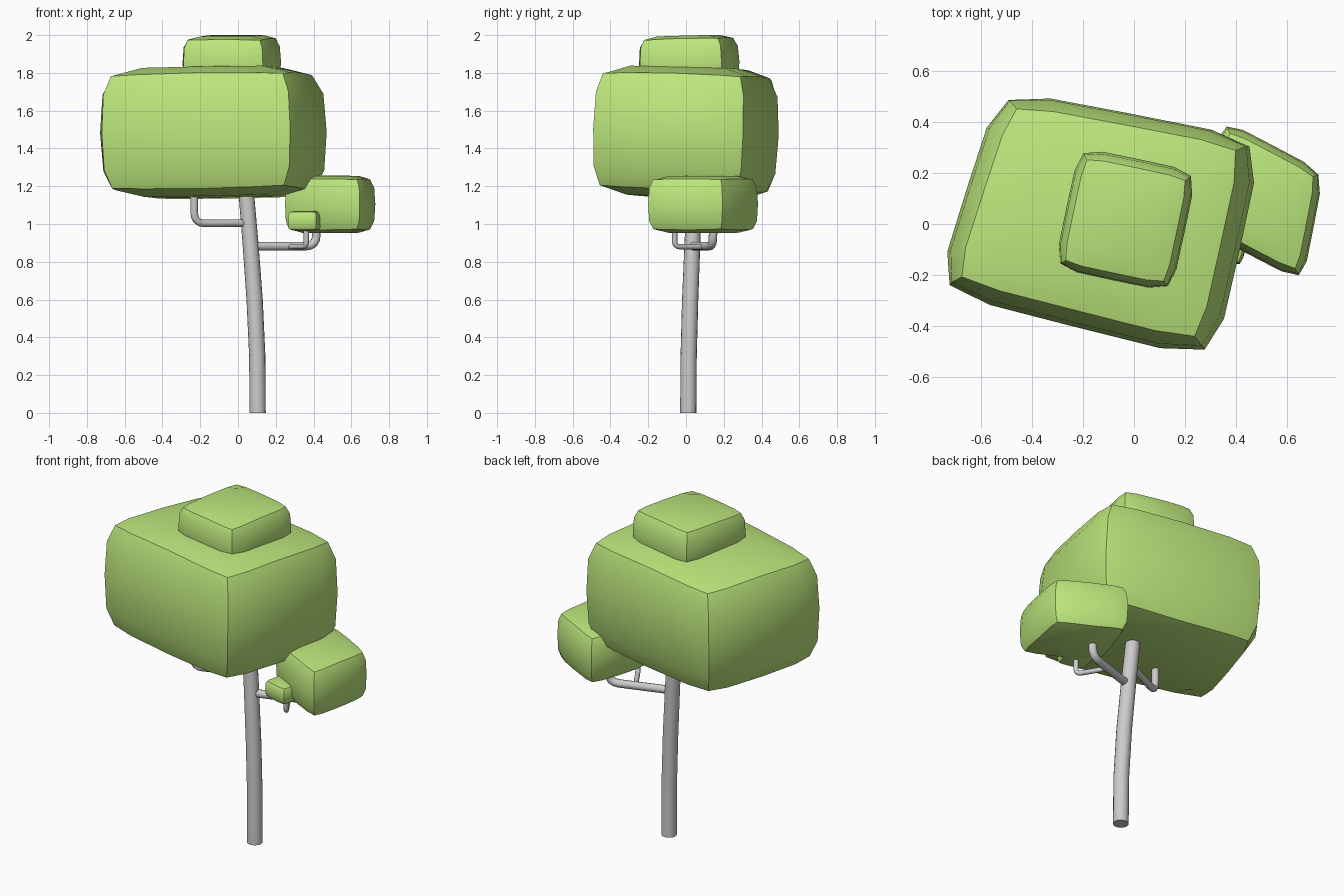
import bpy, bmesh, math
from mathutils import Vector

if "Cube" in bpy.data.objects:
    bpy.data.objects.remove(bpy.data.objects["Cube"])

leaf = bpy.data.materials.new("leaf_green")
leaf.diffuse_color = (0.5, 0.79, 0.2, 1)
leaf.use_nodes = True
leaf.node_tree.nodes["Principled BSDF"].inputs["Base Color"].default_value = leaf.diffuse_color


def finish(ob, angle):
    bpy.ops.object.select_all(action='DESELECT')
    ob.select_set(True)
    bpy.context.view_layer.objects.active = ob
    if ob.type == 'CURVE':
        bpy.ops.object.convert(target='MESH')
    bpy.ops.object.shade_smooth_by_angle(angle=math.radians(angle))


def foliage(name, centre, half, rot, shear=0.0, nudge={}):
    """Barrel-sided box: a 4x4 gridded cube, narrower at top and bottom, corners cut.
    nudge moves plan corners (sign x, sign y) by (dx, dy) for an uneven outline."""
    bm = bmesh.new()
    bmesh.ops.create_cube(bm, size=2)
    bmesh.ops.subdivide_edges(bm, edges=bm.edges[:], cuts=3, use_grid_fill=True)
    for v in bm.verts:
        x, y, z = [math.copysign(0.67, c) if 0.3 < abs(c) < 0.7 else c for c in v.co]

        def side(o):
            return 1 - 0.09 * o ** 8 - 0.13 * z ** 4 + 0.05 * o ** 8 * z ** 4

        p = Vector((x * half[0] * side(y), y * half[1] * side(x),
                    z * half[2] * (1 - 0.11 * max(abs(x), abs(y)) ** 8 - 0.03 * (x * y) ** 2)))
        for (sx, sy), (dx, dy) in nudge.items():
            w = (1 + sx * x) * (1 + sy * y) / 4
            p.x += w * dx
            p.y += w * dy
        p.y += shear * p.x
        v.co = p
    me = bpy.data.meshes.new(name)
    bm.to_mesh(me)
    bm.free()
    me.materials.append(leaf)
    ob = bpy.data.objects.new(name, me)
    ob.location = centre
    ob.rotation_euler = [math.radians(a) for a in rot]
    bpy.context.collection.objects.link(ob)
    finish(ob, 35)


def pipe(name, pts, radii, bend=0.0, res=4):
    """Round tube along a path, with rounded bends at the inner points."""
    pts = [Vector(p) for p in pts]
    path = [(pts[0], radii[0])]
    for i in range(1, len(pts) - 1):
        a, b, c = pts[i - 1:i + 2]
        if bend:
            s = b + (a - b).normalized() * bend
            e = b + (c - b).normalized() * bend
            for k in range(5):
                t = k / 4
                path.append((s * (1 - t) ** 2 + b * 2 * t * (1 - t) + e * t * t, radii[i]))
        else:
            path.append((b, radii[i]))
    path.append((pts[-1], radii[-1]))
    cu = bpy.data.curves.new(name, 'CURVE')
    cu.dimensions = '3D'
    cu.bevel_depth = 1.0
    cu.bevel_resolution = res
    cu.use_fill_caps = True
    sp = cu.splines.new('POLY')
    sp.points.add(len(path) - 1)
    for pt, (co, r) in zip(sp.points, path):
        pt.co = (*co, 1)
        pt.radius = r
    ob = bpy.data.objects.new(name, cu)
    bpy.context.collection.objects.link(ob)
    finish(ob, 40)


# Trunk, gently leaning
pipe("trunk", [(.104, .012, 0), (.102, .014, .3), (.088, .022, .6), (.066, .034, .9),
               (.045, .044, 1.15), (.038, .046, 1.22)],
     [.043, .043, .043, .042, .041, .041], res=6)

# Branches
pipe("left_branch", [(.035, .03, 1.005), (-.232, -.095, 1.003), (-.232, -.095, 1.2)],
     [.02] * 3, bend=.06)
pipe("right_branch", [(.07, .03, .883), (.415, .143, .883), (.415, .143, 1.03)],
     [.023] * 3, bend=.06)
pipe("right_twig", [(.27, .095, .88), (.362, -.06, .88), (.362, -.06, 1.02)],
     [.014] * 3, bend=.03)

# Foliage blocks
foliage("crown", (-.13, .002, 1.485), (.557, .428, .345), (-1.5, -1, -13),
        nudge={(-1, 1): (.046, 0), (1, 1): (-.008, .034), (-1, -1): (-.015, .022)})
foliage("crown_top", (-.033, .017, 1.855), (.236, .242, .143), (1.5, 0, -12))
foliage("side_foliage", (.485, .1, 1.104), (.235, .22, .152), (0, 0, -11), shear=-.3,
        nudge={(-1, 1): (.04, 0)})
foliage("small_foliage", (.36, -.053, 1.017), (.085, .095, .053), (0, 0, -14))
